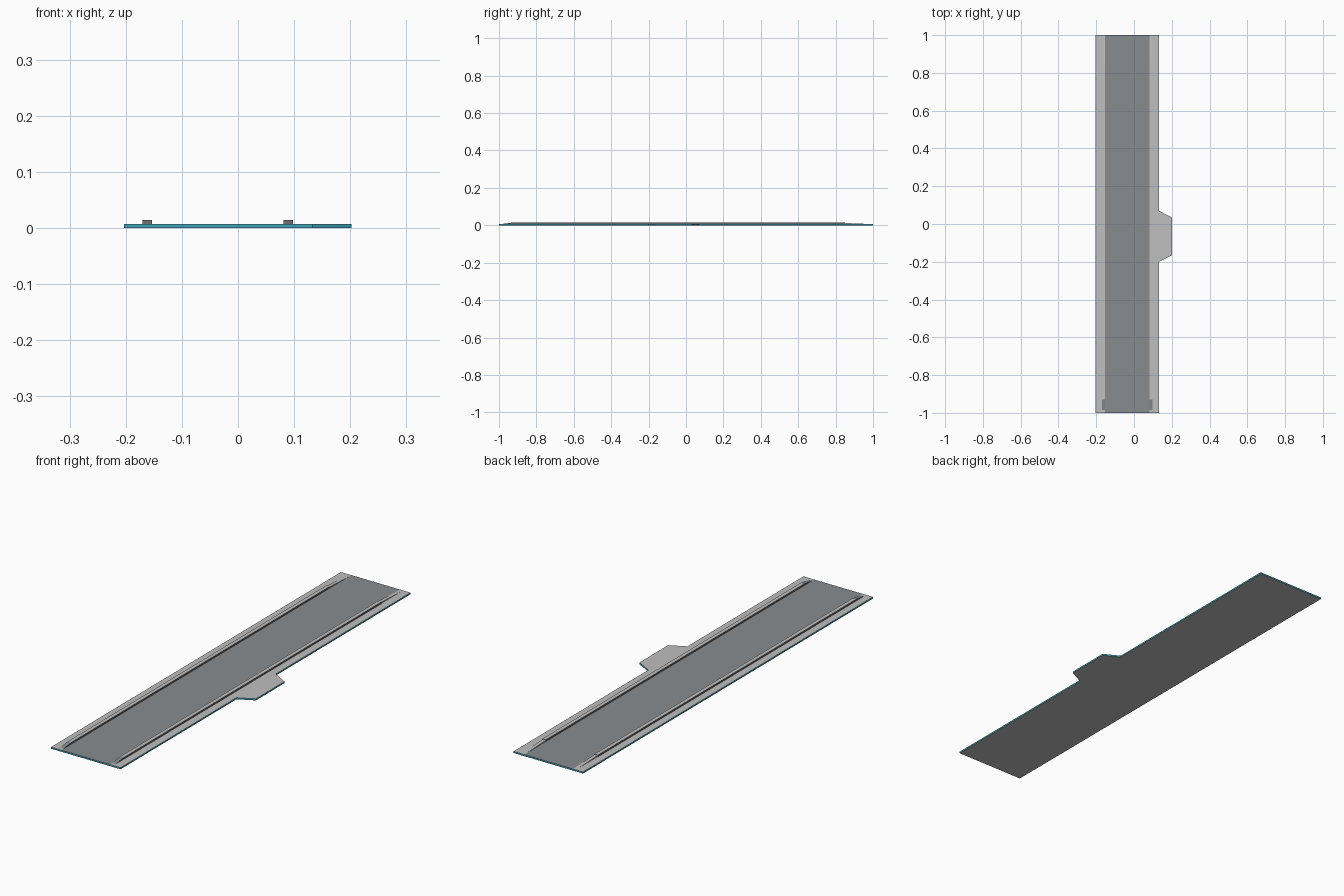
import bpy, bmesh

if "Cube" in bpy.data.objects:
    bpy.data.objects.remove(bpy.data.objects["Cube"])


def material(name, rgb):
    m = bpy.data.materials.new(name)
    m.diffuse_color = (*rgb, 1)
    m.use_nodes = True
    m.node_tree.nodes["Principled BSDF"].inputs["Base Color"].default_value = m.diffuse_color
    return m


LIGHT = material("light_grey", (0.52, 0.52, 0.52))
LANE = material("lane_grey", (0.25, 0.265, 0.275))
TEAL = material("teal_edge", (0.05, 0.36, 0.48))
DARK = material("dark_grey", (0.13, 0.13, 0.13))

TOP, RAIL_TOP = 0.007, 0.0145
LANE_X = (-0.153, 0.081)


def prism(points, depth):
    """Closed prism from a planar profile pushed along a vector."""
    bm = bmesh.new()
    face = bm.faces.new([bm.verts.new(p) for p in points])
    ext = bmesh.ops.extrude_face_region(bm, geom=[face])
    verts = [v for v in ext["geom"] if isinstance(v, bmesh.types.BMVert)]
    bmesh.ops.translate(bm, vec=depth, verts=verts)
    bmesh.ops.recalc_face_normals(bm, faces=bm.faces)
    return bm


def finish(bm, name, mats):
    me = bpy.data.meshes.new(name)
    bm.to_mesh(me)
    bm.free()
    for m in mats:
        me.materials.append(m)
    ob = bpy.data.objects.new(name, me)
    bpy.context.collection.objects.link(ob)
    return ob


# Deck with side tab; central lane cut into its top, teal rim
outline = [(-0.203, -1), (0.133, -1), (0.133, -0.2), (0.202, -0.165),
           (0.202, 0.033), (0.133, 0.07), (0.133, 1), (-0.203, 1)]
bm = prism([(x, y, 0) for x, y in outline], (0, 0, TOP))
for cut in (*LANE_X, 0.133):
    bmesh.ops.bisect_plane(bm, geom=bm.verts[:] + bm.edges[:] + bm.faces[:],
                           plane_co=(cut, 0, 0), plane_no=(1, 0, 0))
bm.normal_update()
for f in bm.faces:
    if abs(f.normal.z) < 0.5:
        f.material_index = 2
    elif f.normal.z > 0.5 and LANE_X[0] < f.calc_center_median().x < LANE_X[1]:
        f.material_index = 1
finish(bm, "deck", [LIGHT, LANE, TEAL])

# Two rails with a sloped front end, dark on their long sides
rail_profile = [(-0.985, TOP), (-0.93, RAIL_TOP), (0.85, RAIL_TOP), (0.85, TOP)]
for side, x in (("left", -0.17), ("right", 0.081)):
    bm = prism([(x, y, z) for y, z in rail_profile], (0.017, 0, 0))
    bm.normal_update()
    for f in bm.faces:
        if abs(f.normal.x) > 0.5:
            f.material_index = 1
        elif f.normal.y < -0.05 and f.normal.z > 0.1:
            f.material_index = 2
    finish(bm, side + "_rail", [LIGHT, DARK, LANE])

# Low wedges running the rails out towards the back end
for side, x in (("left", -0.168), ("right", 0.081)):
    wedge = [(x, 0.85, TOP), (x, 0.85, 0.0125), (x, 0.98, TOP)]
    finish(prism(wedge, (0.015, 0, 0)), side + "_rail_wedge", [LIGHT])
